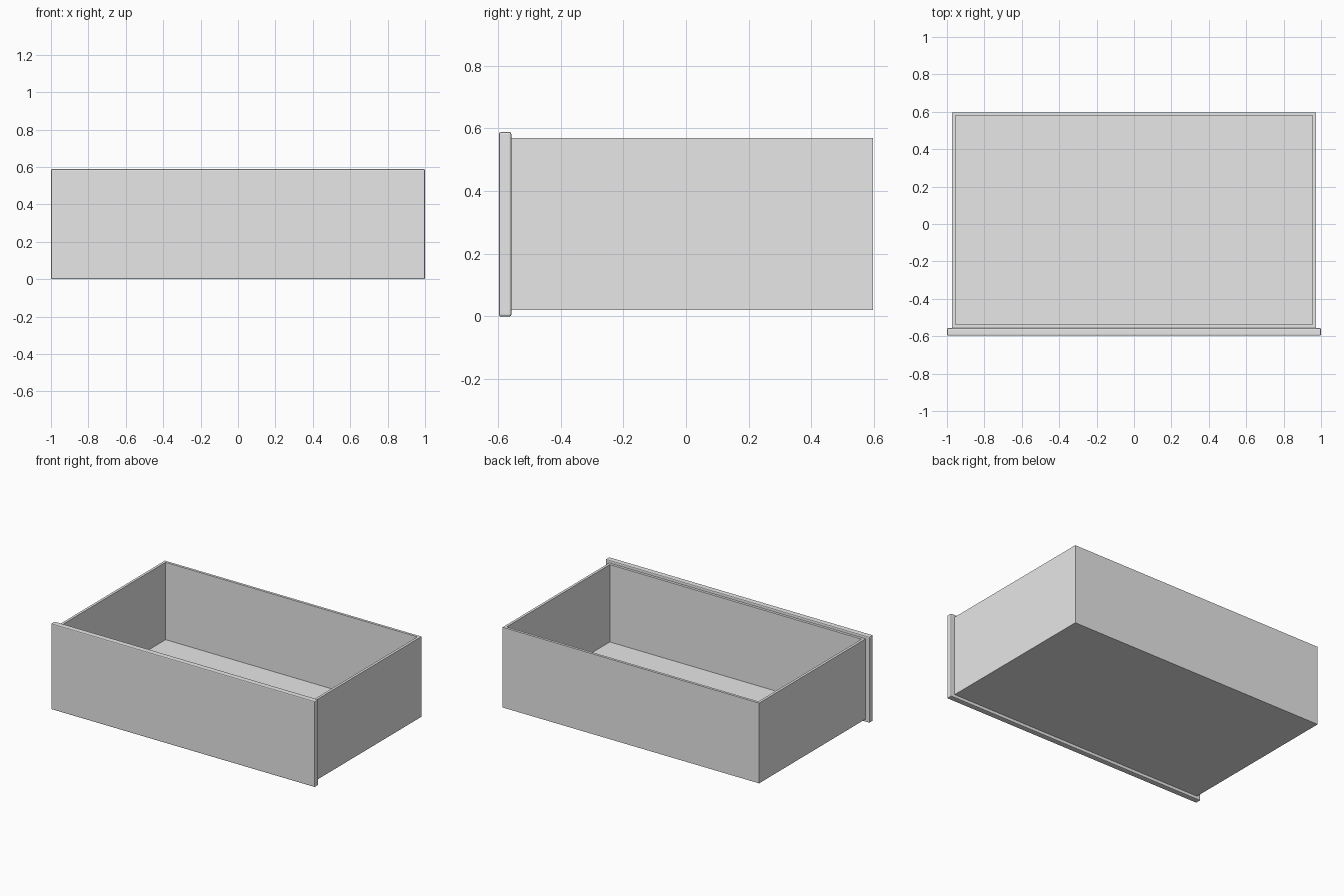
import bpy
import bmesh
from mathutils import Matrix, Vector

cube = bpy.data.objects.get("Cube")
if cube:
    bpy.data.objects.remove(cube, do_unlink=True)

# Single plain grey finish
grey = bpy.data.materials.new("light_grey")
grey.use_nodes = True
colour = (0.8, 0.8, 0.8, 1.0)
grey.diffuse_color = colour
grey.node_tree.nodes["Principled BSDF"].inputs["Base Color"].default_value = colour


def block(name, low, high, shape=None):
    """Box between two corners, optionally reshaped in bmesh."""
    low, high = Vector(low), Vector(high)
    bm = bmesh.new()
    place = Matrix.Translation((low + high) / 2) @ Matrix.Diagonal((*(high - low), 1))
    bmesh.ops.create_cube(bm, size=1, matrix=place)
    if shape:
        shape(bm)
    mesh = bpy.data.meshes.new(name)
    bm.to_mesh(mesh)
    bm.free()
    mesh.materials.append(grey)
    obj = bpy.data.objects.new(name, mesh)
    bpy.context.collection.objects.link(obj)
    return obj


WALL = 0.025
FLOOR = 0.02
BOX_LOW, BOX_HIGH = (-0.972, -0.556, 0.02), (0.972, 0.597, 0.57)


def hollow(bm):
    # Inset the top face for the rim, then push it down to the floor
    bm.faces.ensure_lookup_table()
    top = max(bm.faces, key=lambda f: f.calc_center_median().z)
    bmesh.ops.inset_region(bm, faces=[top], thickness=WALL)
    depth = BOX_HIGH[2] - BOX_LOW[2] - FLOOR
    well = bmesh.ops.extrude_discrete_faces(bm, faces=[top])["faces"]
    bmesh.ops.translate(bm, verts=well[0].verts, vec=(0, 0, -depth))


# Open drawer box
block("drawer_box", BOX_LOW, BOX_HIGH, hollow)

# Overhanging front panel with softened edges
panel = block("drawer_front", (-1, -0.597, 0), (1, -0.557, 0.588))
bevel = panel.modifiers.new("soft_edges", "BEVEL")
bevel.width = 0.006
bevel.segments = 2
bevel.limit_method = "ANGLE"
